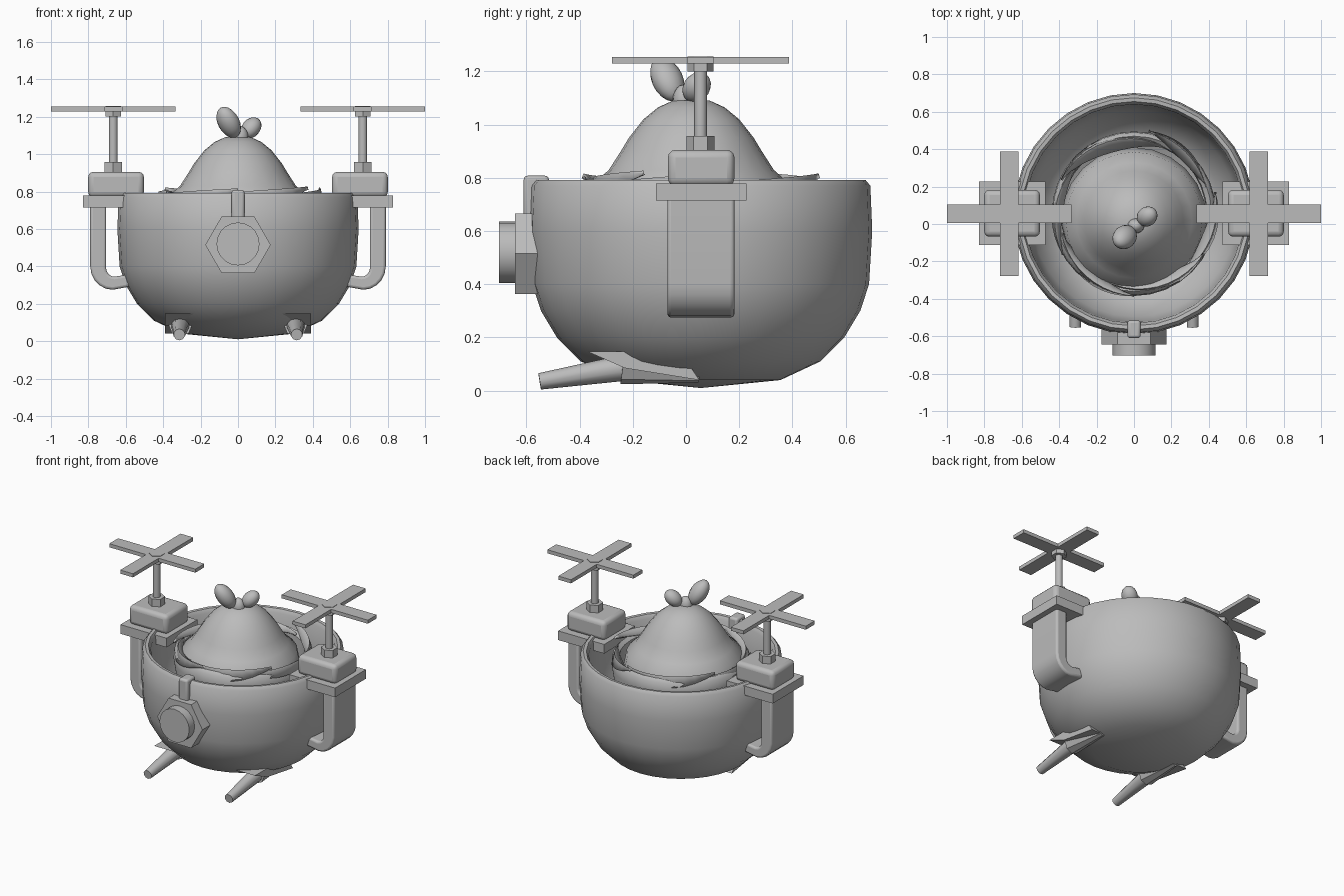
import bpy, bmesh, math
from mathutils import Vector, Matrix

cube = bpy.data.objects.get("Cube")
if cube:
    bpy.data.objects.remove(cube)

grey = bpy.data.materials.new("plain grey")
grey.use_nodes = True
grey.diffuse_color = (0.5, 0.5, 0.5, 1)
grey.node_tree.nodes["Principled BSDF"].inputs["Base Color"].default_value = (0.5, 0.5, 0.5, 1)

CY = 0.055  # y of the bowl axis and rotors


def finish(name, bm, smooth=None, bevel=0, segments=3):
    """Turn a bmesh into an object, with optional bevel and smoothing."""
    bmesh.ops.recalc_face_normals(bm, faces=bm.faces)
    mesh = bpy.data.meshes.new(name)
    bm.to_mesh(mesh)
    bm.free()
    mesh.materials.append(grey)
    ob = bpy.data.objects.new(name, mesh)
    bpy.context.collection.objects.link(ob)
    if bevel:
        mod = ob.modifiers.new("bevel", "BEVEL")
        mod.width, mod.segments = bevel, segments
    if smooth:
        bpy.ops.object.select_all(action="DESELECT")
        ob.select_set(True)
        bpy.context.view_layer.objects.active = ob
        bpy.ops.object.shade_smooth_by_angle(angle=math.radians(smooth))
    return ob


def lathe(name, profile, centre_y, steps=32, closed=False, smooth=50):
    bm = bmesh.new()
    verts = [bm.verts.new((r, 0, z)) for r, z in profile]
    pairs = list(zip(verts, verts[1:])) + ([(verts[-1], verts[0])] if closed else [])
    edges = [bm.edges.new(p) for p in pairs]
    bmesh.ops.spin(bm, geom=verts + edges, axis=(0, 0, 1), cent=(0, 0, 0),
                   angle=math.tau, steps=steps, use_duplicate=False)
    bmesh.ops.remove_doubles(bm, verts=bm.verts, dist=0.0005)
    bmesh.ops.translate(bm, verts=bm.verts, vec=(0, centre_y, 0))
    return finish(name, bm, smooth)


def box(name, low, high, bevel=0):
    low, high = Vector(low), Vector(high)
    bm = bmesh.new()
    bmesh.ops.create_cube(bm, size=1)
    bmesh.ops.scale(bm, verts=bm.verts, vec=high - low)
    bmesh.ops.translate(bm, verts=bm.verts, vec=(low + high) / 2)
    return finish(name, bm, 40 if bevel else None, bevel)


def rod(name, start, end, r1, r2, sides, smooth=None, turn=0):
    start, end = Vector(start), Vector(end)
    axis = end - start
    bm = bmesh.new()
    bmesh.ops.create_cone(bm, cap_ends=True, segments=sides, radius1=r1,
                          radius2=r2, depth=axis.length)
    mat = (Matrix.Translation((start + end) / 2)
           @ axis.to_track_quat("Z", "Y").to_matrix().to_4x4()
           @ Matrix.Rotation(turn, 4, "Z"))
    bmesh.ops.transform(bm, matrix=mat, verts=bm.verts)
    return finish(name, bm, smooth)


def prism(name, outline, offset, bevel=0):
    """Extrude a flat outline of 3D points along an offset."""
    bm = bmesh.new()
    face = bm.faces.new([bm.verts.new(p) for p in outline])
    out = bmesh.ops.extrude_face_region(bm, geom=[face])
    moved = [v for v in out["geom"] if isinstance(v, bmesh.types.BMVert)]
    bmesh.ops.translate(bm, verts=moved, vec=offset)
    return finish(name, bm, 40 if bevel else None, bevel)


def blob(name, centre, size, lean):
    bm = bmesh.new()
    bmesh.ops.create_uvsphere(bm, u_segments=16, v_segments=10, radius=1)
    mat = (Matrix.Translation(centre)
           @ Vector(lean).to_track_quat("Z", "Y").to_matrix().to_4x4()
           @ Matrix.Diagonal((*size, 1)))
    bmesh.ops.transform(bm, matrix=mat, verts=bm.verts)
    return finish(name, bm, 60)


def feather(name, start, span, radius, rise, width):
    """Curved leaf that follows the nest rim and tapers at both ends."""
    bm = bmesh.new()
    rows = []
    for i in range(11):
        t = i / 10
        a = math.radians(start + span * t)
        w = width * math.sin(math.pi * t) + 0.002
        r = radius + 0.04 * t
        z = 0.775 + rise * t
        rows.append([bm.verts.new((q * math.cos(a), CY + q * math.sin(a), h))
                     for q, h in ((r - w, z - w * 0.4), (r, z + 0.012), (r + w * 0.4, z - w))])
    for a, b in zip(rows, rows[1:]):
        for j in range(2):
            bm.faces.new((a[j], a[j + 1], b[j + 1], b[j]))
    ob = finish(name, bm, 60)
    ob.modifiers.new("thickness", "SOLIDIFY").thickness = 0.01


# Bowl shell with rounded rim and hollow inside
lathe("bowl", [(0, 0.01), (0.3, 0.04), (0.45, 0.11), (0.54, 0.2), (0.6, 0.3),
               (0.633, 0.4), (0.645, 0.6), (0.638, 0.77), (0.62, 0.792), (0.6, 0.79),
               (0.585, 0.765), (0.58, 0.6), (0.55, 0.35), (0.42, 0.18), (0, 0.1)], CY)

# Seated bird body and its head tuft
lathe("bird_body", [(0, 0.2), (0.25, 0.25), (0.37, 0.45), (0.39, 0.65), (0.365, 0.78),
                    (0.31, 0.83), (0.265, 0.9), (0.235, 0.95), (0.18, 1.02),
                    (0.125, 1.065), (0.07, 1.09), (0, 1.097)], 0.02, 24)
blob("front_tuft", (-0.05, -0.07, 1.17), (0.062, 0.055, 0.093), (-0.45, -0.4, 0.9))
blob("back_tuft", (0.07, 0.04, 1.14), (0.052, 0.048, 0.065), (0.5, 0.35, 0.6))
blob("tuft_root", (0.01, -0.01, 1.09), (0.045, 0.04, 0.06), (0, 0, 1))

# Nest ring and loose feathers
lathe("nest_ring", [(0.41, 0.5), (0.44, 0.7), (0.435, 0.765), (0.415, 0.785),
                    (0.39, 0.765), (0.385, 0.5)], CY, closed=True)
for n, (start, span, radius, rise, width) in enumerate([
        (20, 60, 0.41, 0.03, 0.045), (65, 90, 0.39, 0.035, 0.06),
        (140, 70, 0.4, 0.02, 0.04), (195, 75, 0.4, 0.03, 0.05),
        (245, 85, 0.39, 0.04, 0.06), (310, 65, 0.41, 0.035, 0.045)]):
    feather(f"nest_feather_{n + 1}", start, span, radius, rise, width)

# Front lamp with hexagonal housing and strap over the rim
rod("lamp_housing", (0, -0.52, 0.515), (0, -0.643, 0.515), 0.175, 0.175, 6, turn=math.pi / 2)
rod("lamp_lens", (0, -0.6, 0.52), (0, -0.703, 0.52), 0.115, 0.115, 20, 40)
box("lamp_strap", (-0.035, -0.61, 0.63), (0.035, -0.515, 0.808), 0.015)

for s, side in ((1, "left"), (-1, "right")):
    x = s * 0.667

    # Bracket arm curving into the bowl
    outer, inner = [], []
    for i in range(6):
        a = math.pi / 2 * i / 5
        outer.append((0.67 + 0.12 * math.cos(a), 0.4 - 0.125 * math.sin(a)))
        inner.append((0.66 + 0.045 * math.cos(a), 0.39 - 0.045 * math.sin(a)))
    shape = [(0.79, 0.74)] + outer + [(0.56, 0.295), (0.56, 0.36)] + inner[::-1] + [(0.705, 0.74)]
    prism(side + "_arm", [(s * px, -0.07, pz) for px, pz in shape], (0, 0.252, 0), 0.014)

    # Motor platform and housing
    def span(name, half, y0, y1, z0, z1, bevel=0, mid=x):
        box(f"{side}_{name}", (mid - half, y0, z0), (mid + half, y1, z1), bevel)
    span("platform", 0.178, -0.113, 0.227, 0.715, 0.779, mid=s * 0.652)
    span("motor", 0.149, -0.068, 0.182, 0.77, 0.905, 0.028, mid=s * 0.652)

    # Rotor shaft, collars and crossed blades
    rod(side + "_collar", (x, CY, 0.89), (x, CY, 0.957), 0.053, 0.053, 6)
    rod(side + "_shaft", (x, CY, 0.94), (x, CY, 1.24), 0.024, 0.024, 10, 40)
    rod(side + "_hub", (x, CY, 1.2), (x, CY, 1.257), 0.049, 0.049, 6)
    span("blade_wide", 0.333, CY - 0.049, CY + 0.049, 1.229, 1.254)
    span("blade_long", 0.049, CY - 0.333, CY + 0.333, 1.229, 1.254)

    # Lower gun and its wedge mount
    rod(side + "_gun_barrel", (s * 0.314, -0.55, 0.035), (s * 0.308, -0.22, 0.088), 0.031, 0.05, 10, 40)
    rod(side + "_gun_body", (s * 0.308, -0.24, 0.087), (s * 0.3, 0.05, 0.055), 0.063, 0.025, 8)
    wedge = [(-0.37, 0.147), (-0.02, 0.147), (0.05, 0.04), (-0.23, 0.085)]
    prism(side + "_gun_mount", [(s * 0.237, py, pz) for py, pz in wedge], (s * 0.153, 0, 0))
